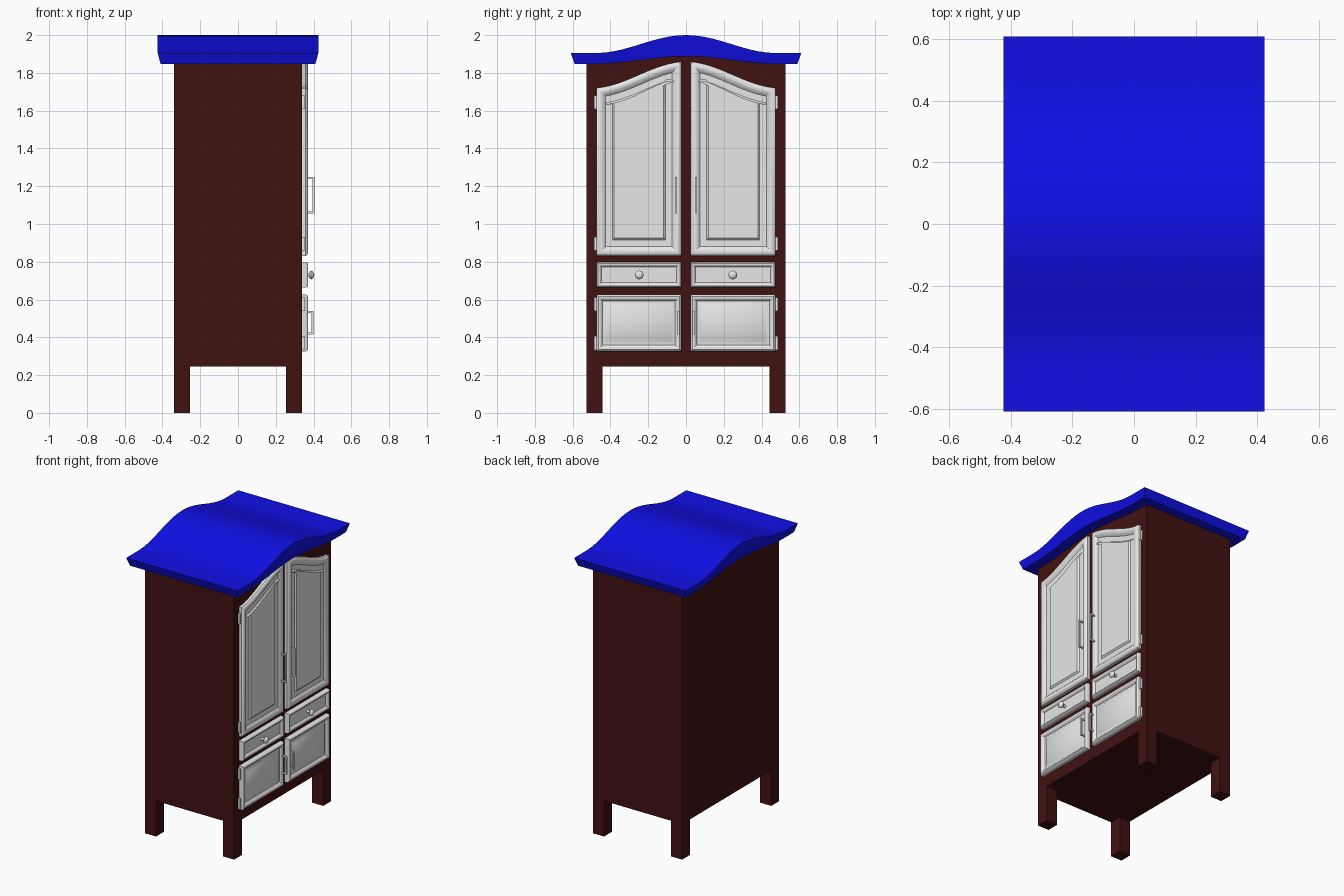
import bpy, bmesh, math
from mathutils import Vector, Matrix

cube = bpy.data.objects.get("Cube")
if cube:
    bpy.data.objects.remove(cube, do_unlink=True)


def material(name, rgb):
    m = bpy.data.materials.new(name)
    m.use_nodes = True
    m.diffuse_color = (*rgb, 1)
    m.node_tree.nodes["Principled BSDF"].inputs["Base Color"].default_value = (*rgb, 1)
    return m


BLUE = material("roof blue", (0.005, 0.005, 0.8))
BROWN = material("dark red brown", (0.053, 0.0055, 0.0055))
WHITE = material("pale grey", (0.8, 0.8, 0.8))


def finish(name, bm, mat, smooth=None):
    bmesh.ops.recalc_face_normals(bm, faces=bm.faces)
    mesh = bpy.data.meshes.new(name)
    bm.to_mesh(mesh)
    bm.free()
    mesh.materials.append(mat)
    ob = bpy.data.objects.new(name, mesh)
    bpy.context.collection.objects.link(ob)
    if smooth:
        bpy.ops.object.select_all(action='DESELECT')
        ob.select_set(True)
        bpy.context.view_layer.objects.active = ob
        bpy.ops.object.shade_smooth_by_angle(angle=math.radians(smooth))
    return ob


def add_box(bm, lo, hi):
    lo, hi = Vector(lo), Vector(hi)
    mat = Matrix.Translation((lo + hi) / 2) @ Matrix.Diagonal((*(hi - lo), 1))
    bmesh.ops.create_cube(bm, size=1, matrix=mat)


def loft(bm, rings, cap=True):
    rows = [[bm.verts.new(p) for p in ring] for ring in rings]
    n = len(rows[0])
    for a, b in zip(rows, rows[1:]):
        for i in range(n):
            j = (i + 1) % n
            bm.faces.new((a[i], a[j], b[j], b[i]))
    if cap:
        bm.faces.new(rows[0])
        bm.faces.new(rows[-1])


def wave(y):
    """Arch height from 1 in the middle to 0 at the eaves."""
    return 0.5 + 0.5 * math.cos(math.pi * min(abs(y) / 0.48, 1))


def under(y):
    return 1.848 + 0.04 * wave(y)


# Wavy roof, narrower along its lower edge
bm = bmesh.new()
rings = []
for i in range(33):
    y = -0.61 + 1.22 * i / 32
    yb = y * 0.59 / 0.61
    top, low = 1.905 + 0.095 * wave(y), under(yb)
    rings.append([(-0.425, y, top), (0.425, y, top), (0.41, yb, low), (-0.41, yb, low)])
loft(bm, rings)
finish("roof", bm, BLUE, 25)

# Cabinet with an arched top meeting the roof
bm = bmesh.new()
outline = [(-0.527, 0.245), (0.527, 0.245)]
for i in range(25):
    y = 0.527 - 1.054 * i / 24
    outline.append((y, under(y) + 0.008))
loft(bm, [[(x, y, z) for y, z in outline] for x in (-0.34, 0.34)])
finish("cabinet", bm, BROWN)

# Legs
bm = bmesh.new()
for sx in (-1, 1):
    for sy in (-1, 1):
        cx, cy = sx * 0.2975, sy * 0.4845
        add_box(bm, (cx - 0.0425, cy - 0.0425, 0), (cx + 0.0425, cy + 0.0425, 0.25))
finish("legs", bm, BROWN)


def inset(poly, d):
    """Move every edge of a counter-clockwise outline inwards by d."""
    out = []
    for i, p in enumerate(poly):
        a = (p - poly[i - 1]).normalized()
        b = (poly[(i + 1) % len(poly)] - p).normalized()
        na, nb = Vector((-a.y, a.x)), Vector((-b.y, b.x))
        out.append(p + (na + nb) * d / (1 + na.dot(nb)))
    return out


def moulded_panel(name, outline, side, steps):
    """Nested outlines, each with its inset and its distance out."""
    poly = [Vector(p) for p in outline]
    bm = bmesh.new()
    loft(bm, [[(x, side * p.x, p.y) for p in inset(poly, d)] for d, x in steps])
    finish(name, bm, WHITE, 35)


def rectangle(z0, z1):
    return [(0.023, z0), (0.475, z0), (0.475, z1), (0.023, z1)]


def frame_steps(w):
    """Rounded frame of width w, ending in the recessed field."""
    return [(0, 0.335), (0, 0.358), (0.12 * w, 0.366), (0.32 * w, 0.371),
            (0.55 * w, 0.370), (0.8 * w, 0.364), (w, 0.355)]


def raised(a, b):
    return [(a, 0.355), (b, 0.364)]


def pull(name, y, z0, z1, out):
    bm = bmesh.new()
    add_box(bm, (out - 0.01, y - 0.006, z0), (out, y + 0.006, z1))
    for z in (z0, z1 - 0.01):
        add_box(bm, (0.345, y - 0.005, z), (out - 0.005, y + 0.005, z + 0.01))
    finish(name, bm, WHITE)


arch = [(0.023, 0.83), (0.475, 0.83)]
for i in range(13):
    t = i / 12
    arch.append((0.475 - 0.452 * t, 1.72 + 0.14 * (0.3 * t + 0.7 * math.sin(t * math.pi / 2) ** 2)))

for side, word in ((-1, "front"), (1, "rear")):
    # Doors and drawer
    moulded_panel("upper_door_" + word, arch, side, frame_steps(0.05) + raised(0.085, 0.095))
    moulded_panel("drawer_" + word, rectangle(0.663, 0.8), side, frame_steps(0.028))
    moulded_panel("lower_door_" + word, rectangle(0.325, 0.627), side,
                  frame_steps(0.034) + raised(0.042, 0.055))
    # Pull handles
    pull("upper_handle_" + word, side * 0.053, 1.055, 1.25, 0.405)
    pull("lower_handle_" + word, side * 0.04, 0.415, 0.54, 0.4)
    # Round drawer knob, turned about its own axis
    bm = bmesh.new()
    profile = [(0.35, 0.01), (0.376, 0.009), (0.38, 0.019), (0.387, 0.023),
               (0.395, 0.019), (0.402, 0.008)]
    loft(bm, [[(x, side * 0.248 + r * math.cos(k * math.pi / 10),
                0.73 + r * math.sin(k * math.pi / 10)) for k in range(20)]
              for x, r in profile])
    finish("drawer_knob_" + word, bm, WHITE, 50)
    # Hinges along the outer door edges
    bm = bmesh.new()
    for z in (0.37, 0.575, 0.895, 1.645):
        y0, y1 = sorted((side * 0.47, side * 0.486))
        add_box(bm, (0.335, y0, z - 0.036), (0.356, y1, z + 0.036))
    finish("hinges_" + word, bm, WHITE)
